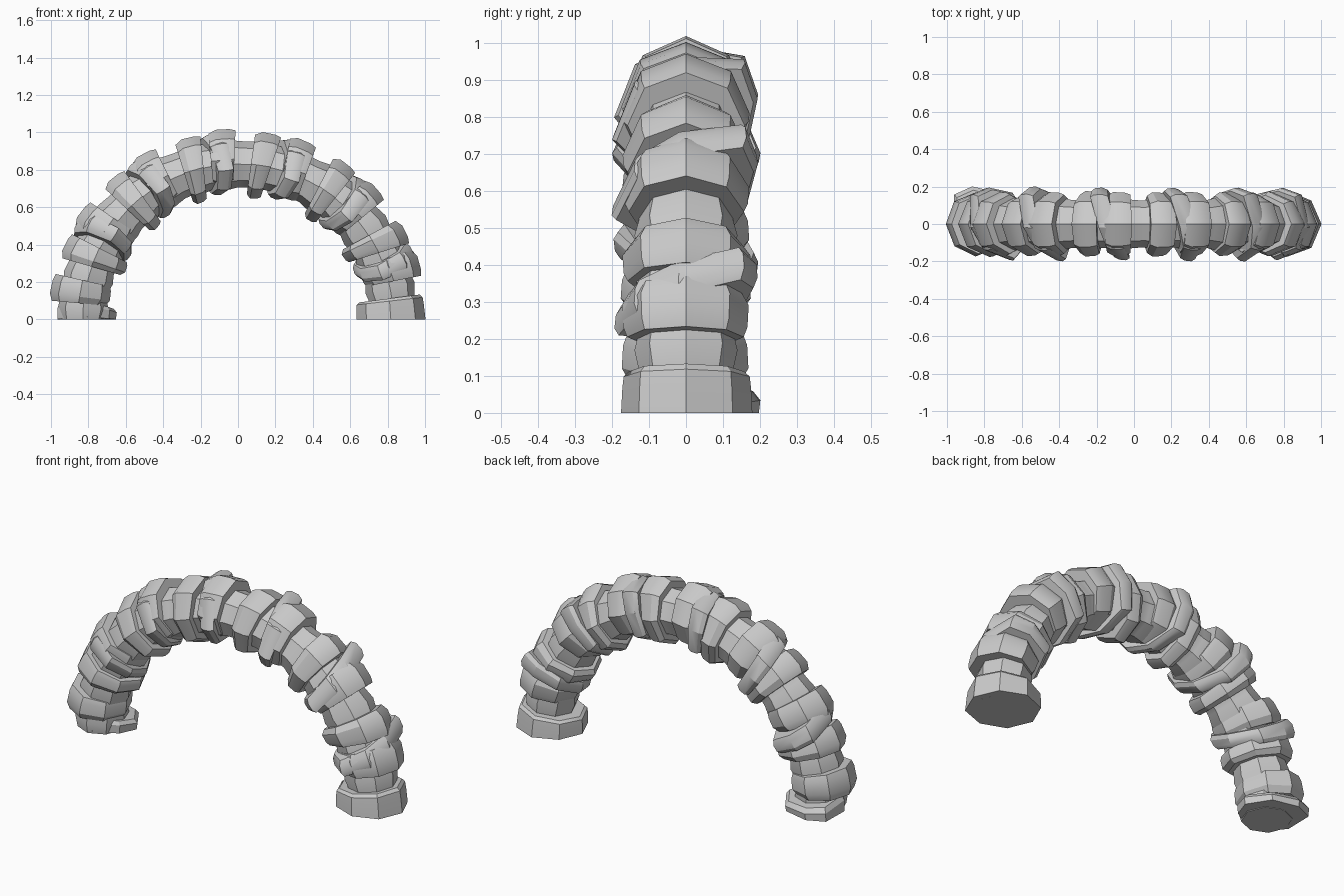
import bpy, bmesh, random
from math import sin, cos, tan, pi, radians

if "Cube" in bpy.data.objects:
    bpy.data.objects.remove(bpy.data.objects["Cube"])

random.seed(4)
R = 0.83  # arch centre-line radius


def skin(name, rings):
    """Closed mesh through equal-sized rings, flattened at the ground."""
    bm = bmesh.new()
    vr = [[bm.verts.new((x, y, max(z, 0.0))) for x, y, z in ring] for ring in rings]
    n = len(vr[0])
    for a, b in zip(vr, vr[1:]):
        for i in range(n):
            j = (i + 1) % n
            bm.faces.new((a[i], a[j], b[j], b[i]))
    bm.faces.new(vr[0][::-1])
    bm.faces.new(vr[-1])
    bmesh.ops.recalc_face_normals(bm, faces=bm.faces)
    # cut away whatever would lie squashed on the ground
    geom = bm.verts[:] + bm.edges[:] + bm.faces[:]
    bmesh.ops.remove_doubles(bm, verts=bm.verts, dist=1e-5)
    me = bpy.data.meshes.new(name)
    bm.to_mesh(me)
    bm.free()
    ob = bpy.data.objects.new(name, me)
    bpy.context.collection.objects.link(ob)
    bpy.ops.object.select_all(action='DESELECT')
    ob.select_set(True)
    bpy.context.view_layer.objects.active = ob
    bpy.ops.object.shade_smooth_by_angle(angle=radians(30))
    return ob


def stone(name, deg, thick, rc, lean, yaw, outline, profile, wedge=1.1):
    """Slab with an outline of (radial, depth) points, threaded on the arch at angle deg."""
    th = radians(deg)
    jit = [random.uniform(0.98, 1.02) for _ in outline]
    rings = []
    for along, scale in profile:
        ring = []
        for (u, v), q in zip(outline, jit):
            a, b = u * scale * q, v * scale * q
            # wedge thickness, lean in the arch plane, yaw across the depth
            t = along * thick / 2 * (1 + wedge * a) + a * tan(radians(lean)) + b * tan(radians(yaw))
            r = rc + a
            ring.append((r * cos(th) - t * sin(th), b, r * sin(th) + t * cos(th)))
        rings.append(ring)
    return skin(name, rings)


def octagon(hr, hy):
    return [(hr * cos(pi * i / 4), hy * sin(pi * i / 4)) for i in range(8)]


# Inner octagonal core
core = []
for k in range(47):
    th = pi * k / 46
    s = 0.127 + 0.008 * cos(k * 2.1)
    core.append([((R + a) * cos(th), b, (R + a) * sin(th)) for a, b in octagon(s, s * 1.03)])
skin("arch_core", core)

# Repeating group of three stones every 25.4 degrees
FAT = [(-1, 0.92), (-0.55, 0.98), (0.45, 1.0), (1, 0.89)]
THIN = [(-1, 0.94), (-0.4, 1.0), (0.5, 0.98), (1, 0.91)]
SLAB = [(.17, -.02), (.145, .16), (.04, .197), (-.1, .165),
        (-.165, .02), (-.14, -.11), (-.04, -.197), (.11, -.14)]

# Short thick stones: angle, lean
for deg, lean in [(18, -3), (43.5, 0), (69, 5), (95.5, -4), (120, 0), (145, 5), (170, 1)]:
    stone("thick_stone", deg, 0.125, 0.855, lean, 0, octagon(0.163, 0.17), FAT)

# Deep stones reaching further inward: angle, lean
for deg, lean in [(29, -6), (55, 2), (81.5, -5), (106.5, -5), (131.5, 0), (156.5, 2)]:
    stone("deep_stone", deg, 0.108, 0.832, lean, 0, octagon(0.18, 0.173), FAT, 1.8)

# Thin skewed slabs
for i in range(6):
    stone("skew_slab", 22 + 25.5 * i, 0.085, 0.835, 0, 17, SLAB, THIN)

# Feet
stone("right_foot", 3.9, 0.113, 0.815, 0, 0, octagon(0.183, 0.177),
      [(-1, 1), (0.2, 0.98), (0.75, 0.96), (1, 0.88)])
FOOT = [(.14, 0), (.14, .16), (.04, .197), (-.1, .165),
        (-.175, .05), (-.14, -.05), (-.02, -.12), (.08, -.1)]
stone("left_foot", 177.4, 0.075, 0.825, 0, 6, FOOT, [(-1, 0.9), (-0.4, 1.0), (1, 0.98)])
